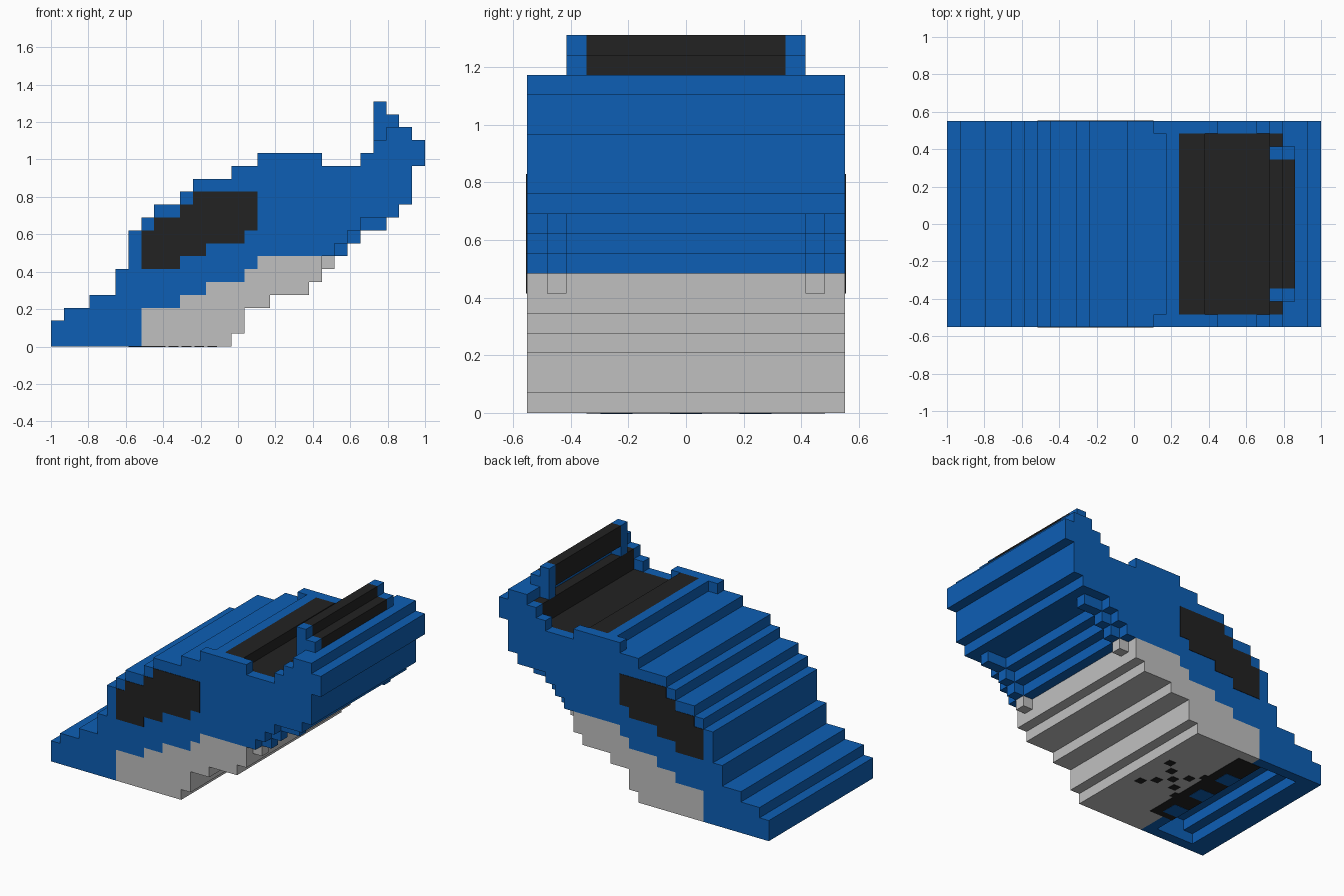
import bpy
import bmesh

cube = bpy.data.objects.get("Cube")
if cube:
    bpy.data.objects.remove(cube, do_unlink=True)

U = 2 / 29          # one block
HALF = 8            # half width in blocks


def material(name, rgb):
    m = bpy.data.materials.new(name)
    m.use_nodes = True
    m.diffuse_color = (*rgb, 1)
    bsdf = next(n for n in m.node_tree.nodes if n.type == 'BSDF_PRINCIPLED')
    bsdf.inputs["Base Color"].default_value = (*rgb, 1)
    return m


BLUE = material("blue", (0.004, 0.114, 0.462))
GREY = material("light grey", (0.527, 0.527, 0.527))
BLACK = material("soft black", (0.016, 0.016, 0.016))


def stair(start, runs):
    """Turn (end column, height) runs into stepped outline points."""
    pts, x = [], start
    for end, z in runs:
        pts += [(x, z), (end, z)]
        x = end
    return pts


def slab(name, mat, start, top, bottom, y0, y1):
    """Stepped side profile extruded across the width, in block units."""
    outline = []
    for p in stair(start, bottom) + stair(start, top)[::-1]:
        if not outline or p != outline[-1]:
            outline.append(p)
    bm = bmesh.new()
    verts = [bm.verts.new(((x - 14.5) * U, y0 * U, z * U)) for x, z in outline]
    face = bm.faces.new(verts)
    ext = bmesh.ops.extrude_face_region(bm, geom=[face])
    moved = [g for g in ext["geom"] if isinstance(g, bmesh.types.BMVert)]
    bmesh.ops.translate(bm, verts=moved, vec=(0, (y1 - y0) * U, 0))
    bmesh.ops.recalc_face_normals(bm, faces=bm.faces[:])
    mesh = bpy.data.meshes.new(name)
    bm.to_mesh(mesh)
    bm.free()
    mesh.materials.append(mat)
    ob = bpy.data.objects.new(name, mesh)
    bpy.context.collection.objects.link(ob)
    return ob


def box(name, mat, x0, x1, y0, y1, z0, z1):
    return slab(name, mat, x0, [(x1, z1)], [(x1, z0)], y0, y1)


def pair(name, mat, start, top, bottom, y0, y1):
    slab(name + "_left", mat, start, top, bottom, y0, y1)
    slab(name + "_right", mat, start, top, bottom, -y1, -y0)


# Stepped upper: shared toe rise and underside
toe_top = [(1, 2), (3, 3), (5, 4), (6, 6), (7, 9), (8, 10), (10, 11), (11, 12), (14, 13)]
heel_top = [(28, 17), (29, 16)]
under = [(10, 3), (12, 4), (15, 5), (16, 6), (22, 7), (23, 8), (24, 9),
         (27, 10), (28, 11), (29, 14)]

# Outer walls with the raised rim
pair("upper_wall", BLUE, 0,
     toe_top + [(16, 14), (21, 15), (24, 14), (25, 15), (26, 16)] + heel_top,
     [(7, 0)] + under, 7, HALF)

# Core with a stepped recess below the toe and a seat for the lining
slab("upper_core", BLUE, 0,
     toe_top + [(17, 14), (18, 15), (20, 14), (26, 13)] + heel_top,
     [(2, 0), (3, 1), (6, 2), (7, 0)] + under, -7, 7)

# Black lining of the opening
slab("lining", BLACK, 18, [(20, 15), (25, 14), (26, 16)], [(20, 14), (26, 13)], -7, 7)

# Pull tab and its posts at the heel
slab("heel_tab", BLACK, 25, [(26, 19), (27, 18)], [(27, 17)], -5, 5)
pair("heel_post", BLUE, 25, [(26, 19), (27, 18)], [(26, 16), (27, 17)], 5, 6)

# Grey sole
slab("sole", GREY, 7,
     [(10, 3), (12, 4), (15, 5), (16, 6), (21, 7)],
     [(14, 0), (15, 1), (17, 3), (20, 4), (21, 5)], -HALF, HALF)

# Stepped struts under the heel
pair("strut_foot", GREY, 21, [(22, 7)], [(22, 6)], 6, 7)
pair("heel_strut", BLUE, 22, [(23, 8), (24, 9), (26, 10)],
     [(23, 7), (24, 8), (26, 9)], 6, 7)

# Black side panels
pair("side_panel", BLACK, 7,
     [(8, 9), (10, 10), (11, 11), (16, 12)],
     [(10, 6), (12, 7), (15, 8), (16, 9)], HALF, HALF + 0.04)

# Underside markings: a band with blue patches and a diagonal cross
box("sole_band", BLACK, 6, 8.5, -5, 7, -0.03, 0)
for k, y in enumerate((-3.5, 0, 3.5)):
    box(f"sole_patch_{k}", BLUE, 6, 7.6, y - 0.8, y + 0.8, -0.05, 0)
for d in range(-2, 3):
    for s in ((1, -1) if d else (1,)):
        cx, cy = 10.5 + d, 0.5 + s * d
        box("sole_dot", BLACK, cx - 0.38, cx + 0.38, cy - 0.38, cy + 0.38, -0.03, 0)
